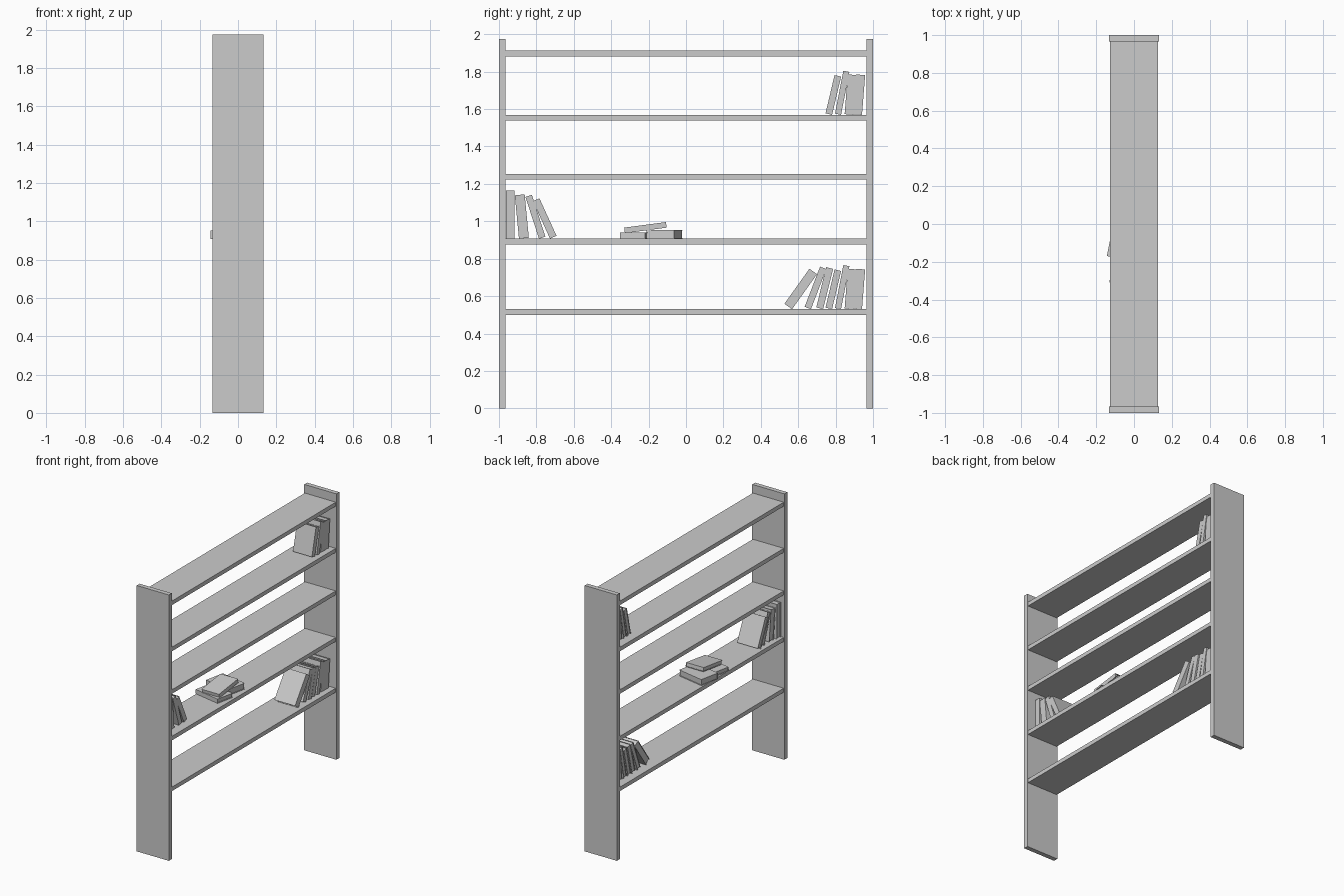
import bpy, bmesh
from math import radians
from mathutils import Matrix, Vector

if "Cube" in bpy.data.objects:
    bpy.data.objects.remove(bpy.data.objects["Cube"])


def add_box(bm, lo, hi):
    lo, hi = Vector(lo), Vector(hi)
    mat = Matrix.Translation((lo + hi) / 2) @ Matrix.Diagonal((*(hi - lo), 1))
    bmesh.ops.create_cube(bm, size=1, matrix=mat)


def make_object(name, boxes, matrix=Matrix()):
    bm = bmesh.new()
    for lo, hi in boxes:
        add_box(bm, lo, hi)
    bm.transform(matrix)
    mesh = bpy.data.meshes.new(name)
    bm.to_mesh(mesh)
    bm.free()
    obj = bpy.data.objects.new(name, mesh)
    bpy.context.collection.objects.link(obj)


def make_book(name, depth, thick, height, matrix):
    # Two boards, a spine on +x and a slightly recessed page block
    d, t, h, c, r = depth / 2, thick / 2, height / 2, 0.003, 0.004
    make_object(name, [
        ((-d, -t, -h), (d - c, -t + c, h)),
        ((-d, t - c, -h), (d - c, t, h)),
        ((d - c, -t, -h), (d, t, h)),
        ((-d + r, -t + c, -h + r), (d - c, t - c, h - r)),
    ], matrix)


def standing_book(name, x, y, z, depth, thick, height, lean):
    # (y, z) is the bottom corner the leaning book rests on
    side = -1 if lean > 0 else 1
    m = (Matrix.Translation((x, y, z)) @ Matrix.Rotation(radians(-lean), 4, 'X')
         @ Matrix.Translation((0, side * thick / 2, height / 2)))
    make_book(name, depth, thick, height, m)


def lying_book(name, centre, depth, thick, height, spin, tilt=0):
    m = (Matrix.Translation(centre) @ Matrix.Rotation(radians(spin), 4, 'Z')
         @ Matrix.Rotation(radians(tilt - 90), 4, 'X'))
    make_book(name, depth, thick, height, m)


# Side panels
for name, y in (("left_panel", -1.0), ("right_panel", 0.966)):
    make_object(name, [((-0.132, y, 0), (0.132, y + 0.034, 1.975))])

# Shelves
for i, top in enumerate((0.53, 0.907, 1.253, 1.569, 1.912)):
    make_object(f"shelf_{i + 1}", [((-0.127, -0.966, top - 0.03), (0.127, 0.966, top))])

# Leaning row on the lowest shelf; its last four books repeat on the fourth shelf
row = [  # corner y, depth, thickness, height, lean
    (0.567, 0.17, 0.050, 0.230, 35.5),
    (0.668, 0.16, 0.036, 0.230, 21),
    (0.733, 0.16, 0.038, 0.222, 14),
    (0.781, 0.155, 0.036, 0.210, 13.3),
    (0.829, 0.16, 0.033, 0.234, 11),
    (0.898, 0.155, 0.050, 0.213, 4.5),
    (0.941, 0.155, 0.050, 0.213, 4.5),
]
for label, z, books in (("lower", 0.53, row), ("upper", 1.569, row[3:])):
    for i, (y, d, t, h, lean) in enumerate(books):
        standing_book(f"{label}_book_{i + 1}", -0.07 + d / 2, y, z, d, t, h, lean)

# Row against the left panel
for i, (y, d, t, h, lean) in enumerate([
        (-0.963, 0.17, 0.046, 0.258, 0),
        (-0.893, 0.16, 0.053, 0.233, -5.5),
        (-0.786, 0.16, 0.036, 0.235, -18),
        (-0.727, 0.17, 0.038, 0.220, -24.5)]):
    standing_book(f"middle_book_{i + 1}", 0.065 - d / 2, y, 0.907, d, t, h, lean)

# Small pile
lying_book("pile_book_thin", (-0.012, -0.263, 0.924), 0.14, 0.032, 0.215, -101.5)
lying_book("pile_book_thick", (-0.023, -0.115, 0.930), 0.155, 0.045, 0.215, -101.5)
lying_book("pile_book_top", (0.003, -0.217, 0.966), 0.145, 0.030, 0.225, 0, 7.6)
